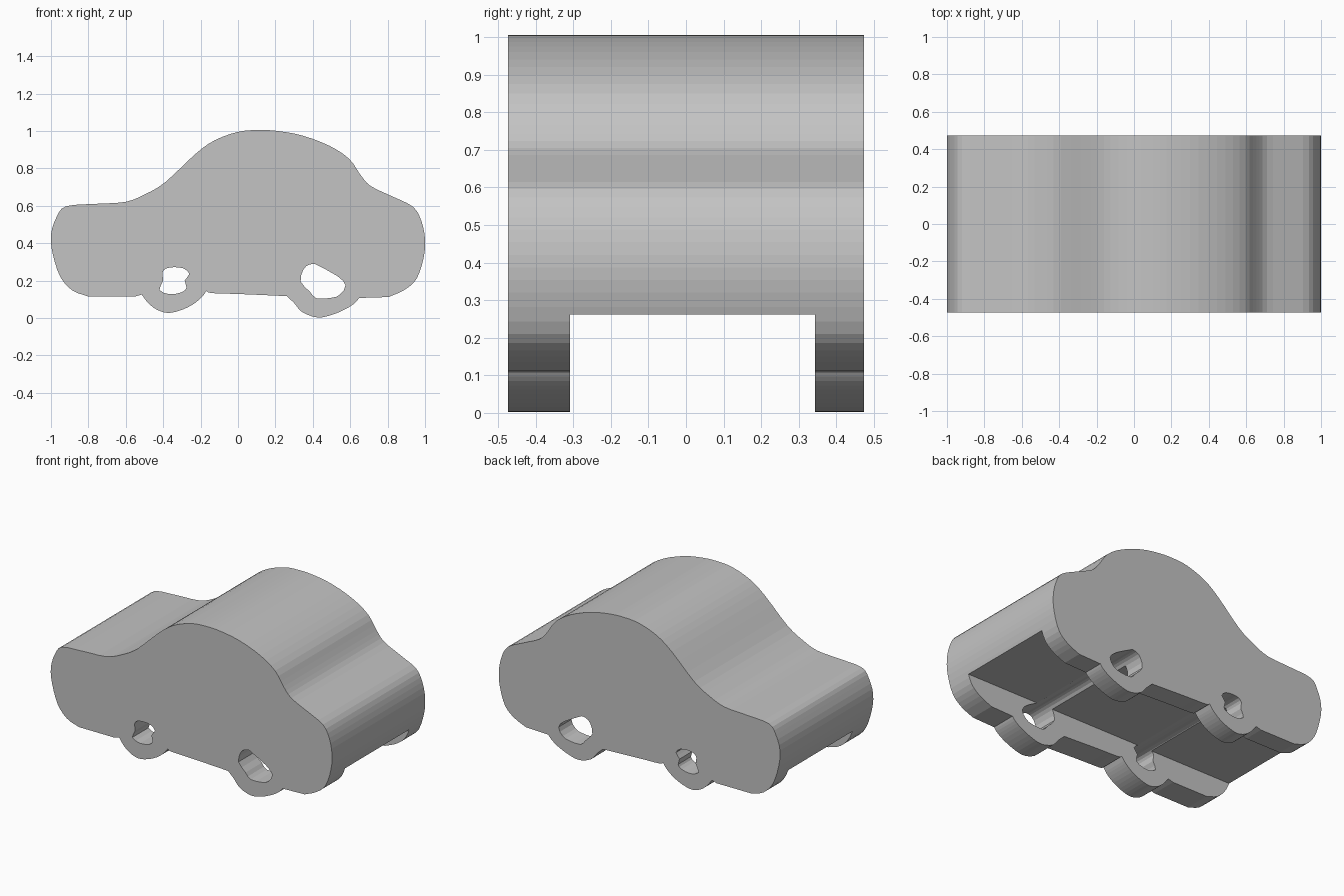
import bpy, bmesh
from mathutils import Vector

if "Cube" in bpy.data.objects:
    bpy.data.objects.remove(bpy.data.objects["Cube"])

HALF_WIDTH = 0.473

grey = bpy.data.materials.new("plain grey")
grey.diffuse_color = (0.55, 0.55, 0.55, 1)
grey.use_nodes = True
grey.node_tree.nodes["Principled BSDF"].inputs["Base Color"].default_value = grey.diffuse_color


def smooth_run(pts, steps=3):
    """Spline through one run of points, leaving its ends as sharp corners."""
    p = [Vector(q) for q in pts]
    p = [p[0] * 2 - p[1]] + p + [p[-1] * 2 - p[-2]]
    out = []
    for a, b, c, d in zip(p, p[1:], p[2:], p[3:]):
        for i in range(steps):
            t = i / steps
            out.append(0.5 * (2 * b + (c - a) * t + (2 * a - 5 * b + 4 * c - d) * t ** 2
                              + (3 * b - a - 3 * c + d) * t ** 3))
    return out


def prism(name, pts, y0, y1):
    """Extrude an x-z outline along y."""
    bm = bmesh.new()
    face = bm.faces.new([bm.verts.new((x, y0, z)) for x, z in pts])
    ext = bmesh.ops.extrude_face_region(bm, geom=[face])
    verts = [g for g in ext["geom"] if isinstance(g, bmesh.types.BMVert)]
    bmesh.ops.translate(bm, verts=verts, vec=(0, y1 - y0, 0))
    bmesh.ops.recalc_face_normals(bm, faces=bm.faces)
    mesh = bpy.data.meshes.new(name)
    bm.to_mesh(mesh)
    bm.free()
    mesh.materials.append(grey)
    ob = bpy.data.objects.new(name, mesh)
    bpy.context.collection.objects.link(ob)
    return ob


# Side outline, as runs that meet at corners
rear_wheel = [(-.515, .125), (-.48, .08), (-.435, .045), (-.375, .027), (-.31, .04),
              (-.245, .07), (-.195, .11), (-.168, .145)]
sill = [(-.168, .145), (-.14, .133), (.01, .128), (.26, .117)]
front_wheel = [(.26, .117), (.30, .08), (.345, .03), (.425, .003), (.5, .016),
               (.58, .05), (.63, .085), (.655, .118)]
shell = [(.805, .112), (.89, .15), (.955, .21), (.992, .32), (1, .42), (.98, .52),
         (.935, .595), (.825, .65), (.71, .705), (.655, .765), (.595, .85), (.49, .92),
         (.345, .975), (.21, 1.0), (.105, 1.005), (0, .995), (-.125, .95), (-.23, .875),
         (-.39, .725), (-.5, .66), (-.605, .62), (-.77, .61), (-.92, .597), (-.97, .54),
         (-1, .445), (-.99, .34), (-.95, .22), (-.885, .147), (-.80, .115)]
outline = []
for run in (rear_wheel, sill, front_wheel, shell):
    outline += smooth_run(run)
outline += [(-.80, .115), (-.55, .115)]
body = prism("car_body", outline, -HALF_WIDTH, HALF_WIDTH)

# Irregular axle holes and the channel under the floor
rear_hole = [(-.34, .272), (-.29, .265), (-.26, .235), (-.285, .2), (-.275, .163),
             (-.30, .138), (-.365, .127), (-.42, .15), (-.40, .2), (-.405, .24),
             (-.385, .265), (-.34, .272)]
front_hole = [(.41, .29), (.53, .225), (.575, .175), (.545, .125), (.50, .108),
              (.42, .105), (.385, .14), (.335, .195), (.35, .26), (.38, .285), (.41, .29)]
channel = [(-1.1, -.1), (1.1, -.1), (1.1, .262), (-1.1, .262)]
cutters = [
    prism("channel_cutter", channel, -0.308, 0.343),
    prism("rear_hole_cutter", smooth_run(rear_hole, 2), -0.6, 0.6),
    prism("front_hole_cutter", smooth_run(front_hole, 2), -0.6, 0.6),
]
for cutter in cutters:
    mod = body.modifiers.new(cutter.name, "BOOLEAN")
    mod.operation = "DIFFERENCE"
    mod.solver = "EXACT"
    mod.object = cutter

# Apply the cuts and remove the cutters
bpy.context.view_layer.objects.active = body
body.select_set(True)
for mod in list(body.modifiers):
    bpy.ops.object.modifier_apply(modifier=mod.name)
for cutter in cutters:
    bpy.data.objects.remove(cutter)
